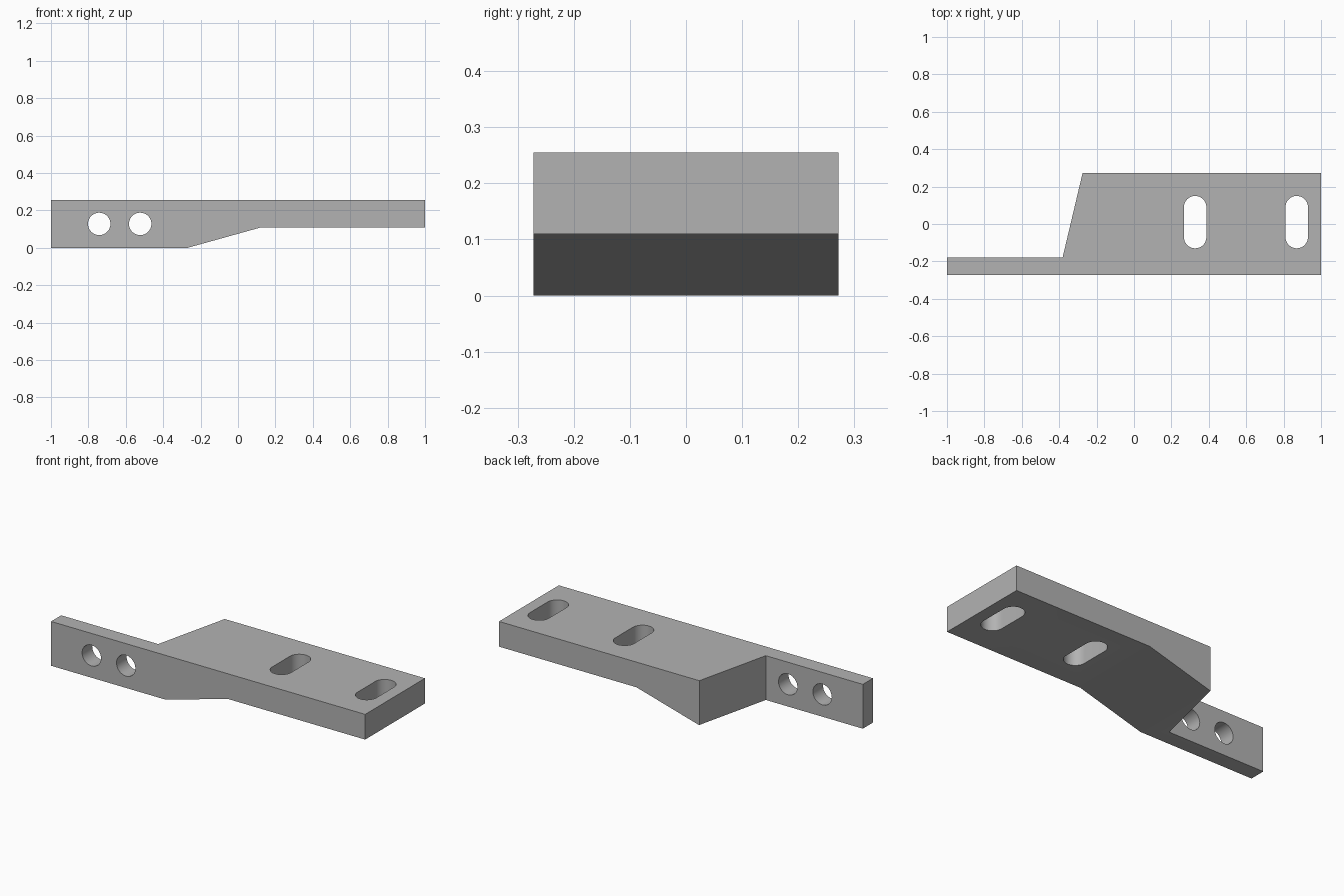
import bpy, bmesh, math
from mathutils import Matrix, Vector

cube = bpy.data.objects.get("Cube")
if cube:
    bpy.data.objects.remove(cube, do_unlink=True)

TOP, HALF_Y = 0.255, 0.272
HOLE_R, SLOT_REACH = 0.06, 0.08

metal = bpy.data.materials.new("plain grey metal")
metal.use_nodes = True
grey = (0.45, 0.45, 0.45, 1)
metal.diffuse_color = grey
metal.node_tree.nodes["Principled BSDF"].inputs["Base Color"].default_value = grey


def prism(name, outline, start, end, matrix=Matrix()):
    """Extrude a flat outline along its local z, then place it."""
    bm = bmesh.new()
    face = bm.faces.new([bm.verts.new((u, v, start)) for u, v in outline])
    grown = bmesh.ops.extrude_face_region(bm, geom=[face])["geom"]
    verts = [g for g in grown if isinstance(g, bmesh.types.BMVert)]
    bmesh.ops.translate(bm, verts=verts, vec=(0, 0, end - start))
    bm.transform(matrix)
    bmesh.ops.recalc_face_normals(bm, faces=bm.faces)
    mesh = bpy.data.meshes.new(name)
    bm.to_mesh(mesh)
    bm.free()
    mesh.materials.append(metal)
    obj = bpy.data.objects.new(name, mesh)
    bpy.context.collection.objects.link(obj)
    return obj


def rounded(cx, cy, r, reach=0, steps=24):
    """Outline of a circle, or of a slot stretched along v by reach."""
    points = []
    for side in (1, -1):
        for i in range(steps + 1):
            a = math.pi * i / steps
            points.append((cx + side * r * math.cos(a),
                           cy + side * (reach + r * math.sin(a))))
    if reach == 0:
        del points[steps], points[-1]
    return points


def boolean(target, tool, operation):
    mod = target.modifiers.new(tool.name, "BOOLEAN")
    mod.operation, mod.solver, mod.object = operation, "EXACT", tool
    bpy.context.view_layer.objects.active = target
    bpy.ops.object.modifier_apply(modifier=mod.name)
    bpy.data.objects.remove(tool, do_unlink=True)


# Local z turned to face -y, so side outlines are given as (x, z)
upright = Matrix.Rotation(math.pi / 2, 4, "X")

# Bracket body: plan shape with a thin arm, trimmed by the stepped side profile
plan = [(-1, -HALF_Y), (1, -HALF_Y), (1, HALF_Y),
        (-0.275, HALF_Y), (-0.382, -0.18), (-1, -0.18)]
side = [(-1.1, 0), (-0.27, 0), (0.125, 0.11), (1.1, 0.11), (1.1, 0.4), (-1.1, 0.4)]
bracket = prism("mounting_bracket", plan, -0.1, TOP)
boolean(bracket, prism("side_profile", side, -1, 1, upright), "INTERSECT")

# Slots through the wide plate
for x in (0.327, 0.87):
    boolean(bracket, prism("slot", rounded(x, 0.01, HOLE_R, SLOT_REACH), -0.2, 0.5), "DIFFERENCE")

# Round bolt holes through the arm
for x in (-0.742, -0.523):
    boolean(bracket, prism("bolt_hole", rounded(x, 0.128, HOLE_R), 0.1, 0.4, upright), "DIFFERENCE")

bpy.ops.object.select_all(action="DESELECT")
bracket.select_set(True)
bpy.context.view_layer.objects.active = bracket
bpy.ops.object.shade_smooth_by_angle(angle=math.radians(20))
